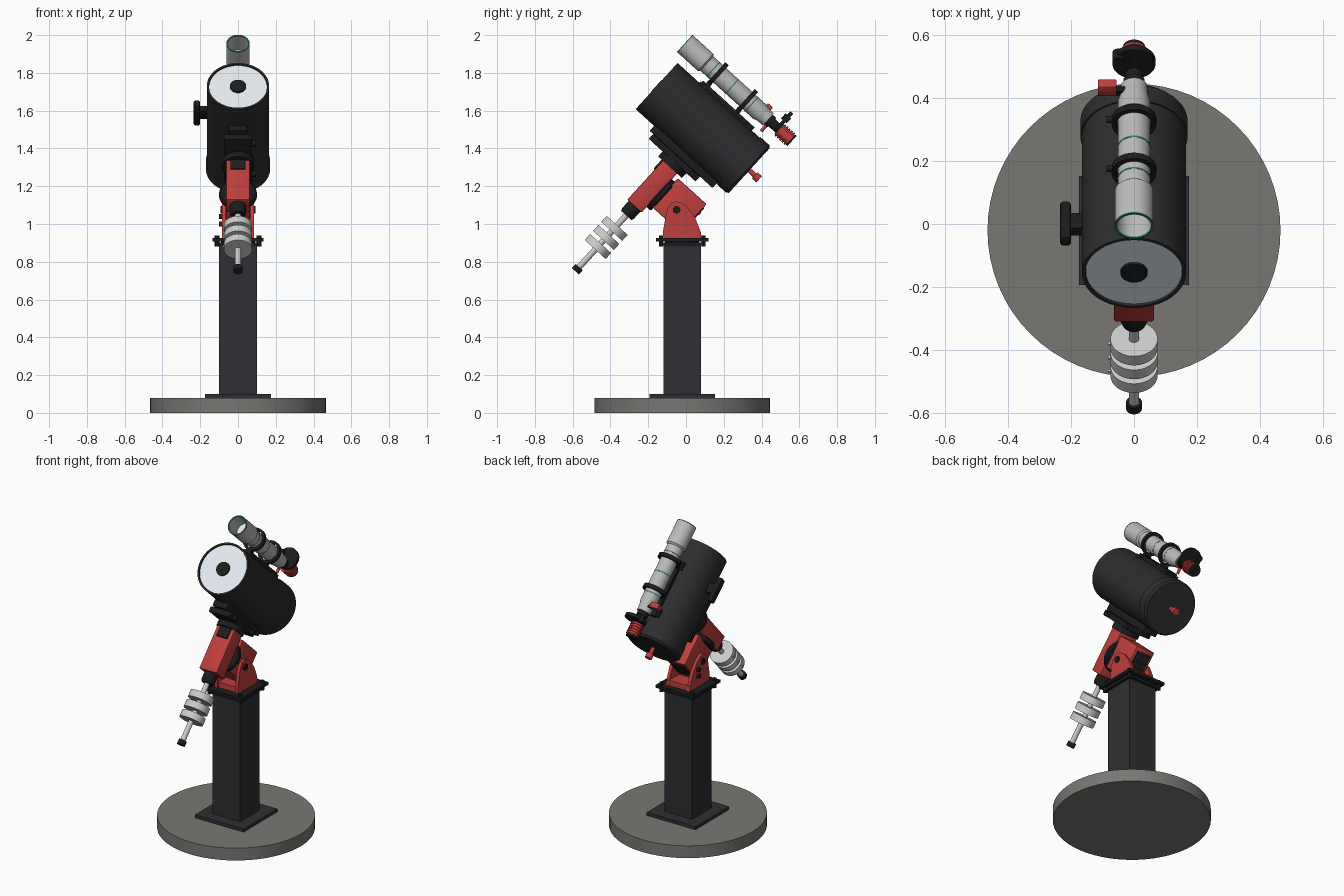
import bpy, bmesh, math
from mathutils import Matrix, Vector

if "Cube" in bpy.data.objects:
    bpy.data.objects.remove(bpy.data.objects["Cube"])

# Tilted frame: origin at main tube centre, local y = down the optical axis, local z = counterweight axis
TILT = Matrix.Translation((0, 0.09, 1.507)) @ Matrix.Rotation(math.radians(-42.3), 4, 'X')
FLAT = Matrix.Identity(4)
AXES = {'z': Matrix.Identity(4), 'y': Matrix.Rotation(-math.pi / 2, 4, 'X'),
        'x': Matrix.Rotation(math.pi / 2, 4, 'Y')}


def material(name, col):
    m = bpy.data.materials.new(name)
    m.diffuse_color = (*col, 1)
    m.use_nodes = True
    m.node_tree.nodes["Principled BSDF"].inputs["Base Color"].default_value = m.diffuse_color
    return m


BLACK = material("black", (0.012, 0.012, 0.013))
TUBE = material("tube_black", (0.026, 0.026, 0.028))
STEEL = material("dark_steel", (0.028, 0.027, 0.032))
RED = material("red", (0.52, 0.05, 0.045))
METAL = material("metal", (0.55, 0.56, 0.57))
WHITE = material("scope_white", (0.50, 0.50, 0.50))
GREEN = material("green", (0.03, 0.22, 0.12))
GLASS = material("glass", (0.78, 0.83, 0.88))
STONE = material("concrete", (0.19, 0.185, 0.175))


def finish(name, bm, mat, frame):
    bmesh.ops.recalc_face_normals(bm, faces=bm.faces)
    me = bpy.data.meshes.new(name)
    bm.to_mesh(me)
    bm.free()
    me.materials.append(mat)
    me.shade_smooth()
    me.set_sharp_from_angle(angle=math.radians(30))
    ob = bpy.data.objects.new(name, me)
    bpy.context.collection.objects.link(ob)
    ob.matrix_world = frame
    return ob


def box(name, xs, ys, zs, mat, frame=TILT, bevel=0.0):
    bm = bmesh.new()
    bmesh.ops.create_cube(bm, size=1)
    for v in bm.verts:
        v.co = Vector([(lo + hi) / 2 + c * (hi - lo) for c, (lo, hi) in zip(v.co, (xs, ys, zs))])
    if bevel:
        bmesh.ops.bevel(bm, geom=bm.edges[:], offset=bevel, segments=2, affect='EDGES', profile=0.5)
    return finish(name, bm, mat, frame)


def lathe(name, prof, mat, at=(0, 0, 0), axis='y', frame=TILT, segs=48):
    """Revolve (position, radius) points about an axis."""
    bm = bmesh.new()
    vs = [bm.verts.new((r, 0, t)) for t, r in prof]
    es = [bm.edges.new(p) for p in zip(vs, vs[1:])]
    bmesh.ops.spin(bm, geom=vs + es, cent=(0, 0, 0), axis=(0, 0, 1), angle=2 * math.pi,
                   steps=segs, use_merge=False)
    bmesh.ops.remove_doubles(bm, verts=bm.verts, dist=1e-5)
    bm.transform(Matrix.Translation(at) @ AXES[axis])
    return finish(name, bm, mat, frame)


def cyl(name, t0, t1, r, mat, **kw):
    return lathe(name, [(t0, 0), (t0, r), (t1, r), (t1, 0)], mat, **kw)


def ring(name, t0, t1, ri, ro, mat, **kw):
    return lathe(name, [(t0, ri), (t0, ro), (t1, ro), (t1, ri), (t0, ri)], mat, **kw)


def plate(name, yz, x0, x1, mat, frame=FLAT):
    bm = bmesh.new()
    f = bm.faces.new([bm.verts.new((x0, y, z)) for y, z in yz])
    new = bmesh.ops.extrude_face_region(bm, geom=[f])['geom']
    bmesh.ops.translate(bm, vec=(x1 - x0, 0, 0), verts=[g for g in new if isinstance(g, bmesh.types.BMVert)])
    return finish(name, bm, mat, frame)


# Pier
PY = -0.02
cyl("base_disc", 0, 0.08, 0.465, STONE, at=(0, PY, 0), axis='z', frame=FLAT, segs=64)
box("pier_foot", (-0.175, 0.175), (PY - 0.173, PY + 0.173), (0.08, 0.10), STEEL, FLAT)
box("pier_column", (-0.1, 0.1), (PY - 0.1, PY + 0.1), (0.10, 0.89), STEEL, FLAT)
box("pier_top_plate", (-0.118, 0.118), (PY - 0.118, PY + 0.118), (0.885, 0.902), BLACK, FLAT)
box("mount_plate", (-0.135, 0.135), (PY - 0.14, PY + 0.14), (0.908, 0.925), BLACK, FLAT)
for sx in (-1, 1):
    for sy in (-1, 1):
        cyl("plate_bolt", 0.88, 0.94, 0.013, BLACK, at=(sx * 0.112, PY + sy * 0.112, 0), axis='z',
            frame=FLAT, segs=6)
cyl("plate_spacer", 0.9, 0.91, 0.09, BLACK, at=(0, PY, 0), axis='z', frame=FLAT)

# Mount fork cheeks and polar housing
CHEEK = [(-0.12, 0.925), (0.085, 0.925), (0.07, 0.98), (0.045, 1.04), (0.005, 1.09), (-0.025, 1.113),
         (-0.05, 1.12), (-0.075, 1.113), (-0.1, 1.08), (-0.113, 1.01), (-0.122, 0.96)]
for s in (-1, 1):
    plate("fork_cheek", CHEEK, s * 0.064, s * 0.085, RED)
    cyl("cheek_bolt", 0, s * 0.008, 0.02, BLACK, at=(s * 0.085, -0.05, 1.075), axis='x', frame=FLAT, segs=24)
box("fork_base", (-0.08, 0.08), (-0.11, 0.08), (0.925, 0.96), RED, FLAT)
for z in (1.0, 1.04):
    cyl("altitude_knob", -0.1, -0.08, 0.014, BLACK, at=(0, 0.0, z), axis='x', frame=FLAT, segs=20)
box("polar_housing", (-0.066, 0.066), (0.08, 0.285), (-0.49, -0.285), RED, bevel=0.006)
box("port_panel", (-0.05, 0.05), (0.28, 0.29), (-0.43, -0.31), BLACK)
for i in range(4):
    for j in range(2):
        x, z = -0.036 + i * 0.024, -0.345 - j * 0.045
        box("port", (x - 0.008, x + 0.008), (0.288, 0.294), (z - 0.01, z + 0.01), STEEL)
lathe("polar_bearing", [(0.055, 0), (0.055, 0.092), (0.062, 0.1), (0.082, 0.1), (0.09, 0.093), (0.09, 0)],
      BLACK, at=(0, 0, -0.41))

# Declination housing, shaft and weights
DY = 0.01
box("declination_housing", (-0.063, 0.063), (-0.042, 0.06), (-0.55, -0.26), RED, bevel=0.006)
box("declination_cover", (-0.04, 0.04), (-0.05, -0.035), (-0.335, -0.23), BLACK, bevel=0.004)
lathe("shaft_collar", [(-0.615, 0), (-0.615, 0.036), (-0.6, 0.042), (-0.545, 0.042), (-0.545, 0)], BLACK,
      at=(0, DY, 0), axis='z')
cyl("weight_shaft", -1.0, -0.55, 0.016, METAL, at=(0, DY, 0), axis='z', segs=32)
cyl("shaft_end_cap", -1.015, -0.985, 0.025, BLACK, at=(0, DY, 0), axis='z', segs=32)
for i in range(3):
    t = -0.729 - i * 0.065
    ring("counterweight", t, t + 0.043, 0.016, 0.075, METAL, at=(0, DY, 0), axis='z')
    cyl("weight_lock_knob", -0.082, -0.07, 0.007, METAL, at=(0, DY, t + 0.021), axis='x', segs=12)

# Saddle and lower rail
cyl("saddle_bearing", -0.27, -0.225, 0.085, BLACK, at=(0, DY, 0), axis='z')
box("saddle_plate", (-0.075, 0.075), (-0.175, 0.16), (-0.235, -0.2), BLACK, bevel=0.005)
box("lower_rail", (-0.05, 0.05), (-0.2, 0.25), (-0.2, -0.158), BLACK, bevel=0.004)
for y in (-0.12, 0.12):
    cyl("saddle_knob", 0.07, 0.095, 0.015, BLACK, at=(0, y, -0.218), axis='x', segs=16)

# Main tube: shell, rear cap, corrector glass, secondary hub, focus knob
lathe("main_tube", [(-0.318, 0), (-0.318, 0.153), (-0.332, 0.155), (-0.332, 0.165), (0.263, 0.165), (0.263, 0)],
      TUBE, segs=64)
lathe("rear_cap", [(0.255, 0), (0.255, 0.17), (0.32, 0.17), (0.332, 0.16), (0.332, 0)], TUBE, segs=64)
cyl("corrector_glass", -0.325, -0.317, 0.153, GLASS, segs=64)
cyl("secondary_hub", -0.334, -0.32, 0.043, BLACK)
lathe("rear_focus_knob", [(0.33, 0), (0.33, 0.013), (0.37, 0.013), (0.37, 0.022), (0.402, 0.022), (0.402, 0)],
      RED, segs=24)
box("handle_stem", (-0.205, -0.155), (-0.155, -0.09), (-0.017, 0.017), BLACK)
box("carry_handle", (-0.235, -0.2), (-0.2, -0.04), (-0.022, 0.022), BLACK, bevel=0.01)

# Upper rail and guide scope
GZ = 0.267
G = dict(at=(0, 0, GZ))
box("upper_rail", (-0.03, 0.03), (-0.17, 0.2), (0.158, 0.187), BLACK, bevel=0.003)
for y in (-0.15, 0.17):
    box("rail_clamp", (-0.045, 0.045), (y - 0.025, y + 0.025), (0.15, 0.175), BLACK)
lathe("guide_scope_tube", [(-0.24, 0), (-0.24, 0.051), (0.16, 0.051), (0.185, 0.044), (0.225, 0.042), (0.225, 0)],
      WHITE, **G)
lathe("guide_dew_shield", [(-0.372, 0.055), (-0.372, 0.061), (-0.225, 0.061), (-0.215, 0.051), (-0.215, 0.04),
                           (-0.23, 0.055), (-0.372, 0.055)], WHITE, **G)
cyl("guide_lens", -0.262, -0.235, 0.055, GLASS, **G)
ring("dew_shield_trim", -0.374, -0.369, 0.0545, 0.0618, GREEN, **G)
for y in (-0.17, -0.035, 0.105):
    ring("green_band", y - 0.003, y + 0.003, 0.04, 0.0518, GREEN, **G)
for y in (-0.135, 0.075):
    ring("scope_ring", y - 0.012, y + 0.012, 0.056, 0.071, BLACK, **G)
    box("scope_ring_foot", (-0.022, 0.022), (y - 0.014, y + 0.014), (0.18, 0.206), BLACK)
    cyl("ring_knob", -0.088, -0.066, 0.011, BLACK, at=(0, y, GZ + 0.01), axis='x', segs=16)
    for k in range(3):
        ang = math.radians(90 + k * 120)
        d = Vector((math.cos(ang), 0, math.sin(ang)))
        bx = d * 0.056
        box("ring_pad", (bx.x - 0.008, bx.x + 0.008), (y - 0.008, y + 0.008),
            (GZ + bx.z - 0.008, GZ + bx.z + 0.008), BLACK)

# Focuser, filter wheel and camera
lathe("focuser", [(0.22, 0), (0.22, 0.034), (0.25, 0.034), (0.25, 0.026), (0.3, 0.026), (0.3, 0)], BLACK, **G)
box("focus_motor", (-0.115, -0.055), (0.165, 0.2), (0.285, 0.33), RED, bevel=0.004)
box("focus_motor_arm", (-0.06, -0.02), (0.175, 0.195), (0.28, 0.3), BLACK)
cyl("focus_lock_knob", 0.195, 0.245, 0.009, RED, at=(0, 0.238, 0), axis='z', segs=16)
cyl("filter_wheel", 0.282, 0.302, 0.068, BLACK, at=(0, 0, 0.31))
cyl("filter_wheel_motor", 0.27, 0.31, 0.018, BLACK, at=(-0.05, 0, 0.335), segs=24)
ribs = [(0.3, 0), (0.3, 0.034)]
for i in range(5):
    t = 0.306 + i * 0.016
    ribs += [(t, 0.034), (t, 0.041), (t + 0.01, 0.041), (t + 0.01, 0.034)]
lathe("guide_camera", ribs + [(0.386, 0.034), (0.386, 0)], RED, segs=32, **G)
cyl("camera_back", 0.384, 0.394, 0.036, BLACK, segs=32, **G)
